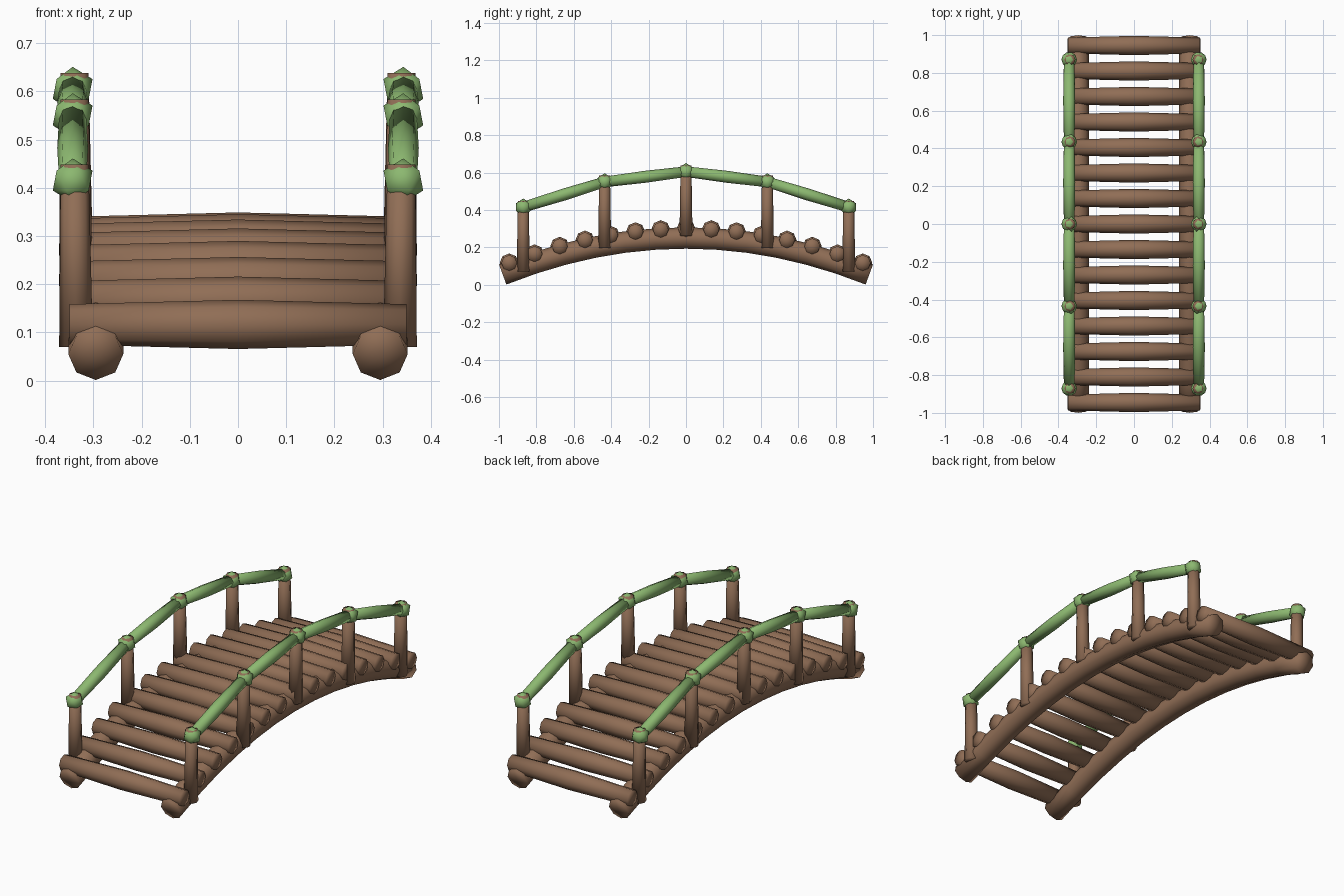
import bpy, bmesh, math
from mathutils import Vector

if "Cube" in bpy.data.objects:
    bpy.data.objects.remove(bpy.data.objects["Cube"], do_unlink=True)


def make_material(name, colour):
    m = bpy.data.materials.new(name)
    m.use_nodes = True
    m.diffuse_color = colour
    bsdf = m.node_tree.nodes["Principled BSDF"]
    bsdf.inputs["Base Color"].default_value = colour
    bsdf.inputs["Roughness"].default_value = 0.9
    return m


WOOD = make_material("brown_wood", (0.28, 0.155, 0.092, 1))
RAIL = make_material("green_rail", (0.262, 0.479, 0.162, 1))
SIDES = 8


def finish(name, bm, material, mirrored):
    bmesh.ops.recalc_face_normals(bm, faces=bm.faces)
    mesh = bpy.data.meshes.new(name)
    bm.to_mesh(mesh)
    bm.free()
    mesh.materials.append(material)
    for p in mesh.polygons:
        p.use_smooth = True
    obj = bpy.data.objects.new(name, mesh)
    bpy.context.collection.objects.link(obj)
    if mirrored:
        mod = obj.modifiers.new("mirror", "MIRROR")
        mod.use_mirror_merge = False
    return obj


def log(name, points, radii, side, material, mirrored=False):
    """Eight-sided round log through points; side is one cross-section axis."""
    pts = [Vector(p) for p in points]
    side = Vector(side)
    bm = bmesh.new()
    rings = []
    for i, (p, r) in enumerate(zip(pts, radii)):
        along = (pts[min(i + 1, len(pts) - 1)] - pts[max(i - 1, 0)]).normalized()
        up = side.cross(along).normalized()
        ring = []
        for k in range(SIDES):
            a = math.tau * k / SIDES
            ring.append(bm.verts.new(p + r * (math.cos(a) * side + math.sin(a) * up)))
        rings.append(ring)
    for a, b in zip(rings, rings[1:]):
        for k in range(SIDES):
            n = (k + 1) % SIDES
            bm.faces.new((a[k], a[n], b[n], b[k]))
    caps = [bm.faces.new(rings[0]), bm.faces.new(rings[-1])]
    bmesh.ops.poke(bm, faces=caps)
    return finish(name, bm, material, mirrored)


def arch(y):
    """Height of the beam centre line."""
    return 0.25 - 0.195 * (y / 0.98) ** 2


# Two arched beams
STEPS = 12
path = [-0.98 + 1.96 * i / STEPS for i in range(STEPS + 1)]
log("arched_beam", [(-0.295, y, arch(y)) for y in path],
    [0.057] * len(path), (1, 0, 0), WOOD, True)

# Fifteen round deck logs, thicker in the middle
for i in range(-7, 8):
    y = i * 0.135
    z = arch(y) + 0.048
    log(f"deck_log_{i + 8}", [(-0.35, y, z), (0, y, z), (0.35, y, z)],
        [0.042, 0.051, 0.042], (0, 1, 0), WOOD)

# Posts with rounded joints on top
X = -0.343
joints = [Vector((X, y, z)) for y, z in
          [(-0.87, 0.415), (-0.435, 0.55), (0, 0.605), (0.435, 0.55), (0.87, 0.415)]]
for i, j in enumerate(joints, 1):
    foot = arch(j.y) + (0.01 if j.y == 0 else -0.015)
    if abs(j.y) > 0.8:
        foot = 0.07
    log(f"post_{i}", [(-0.336, j.y, foot), (X + 0.004, j.y, j.z + 0.033)],
        [0.035, 0.029], (1, 0, 0), WOOD, True)
    bm = bmesh.new()
    bmesh.ops.create_icosphere(bm, subdivisions=1, radius=0.046)
    bmesh.ops.translate(bm, verts=bm.verts, vec=j)
    finish(f"rail_joint_{i}", bm, RAIL, True)

# Handrail pieces between the joints
for i, (a, b) in enumerate(zip(joints, joints[1:]), 1):
    log(f"handrail_{i}", [a, (a + b) / 2, b], [0.028, 0.032, 0.028],
        (1, 0, 0), RAIL, True)
